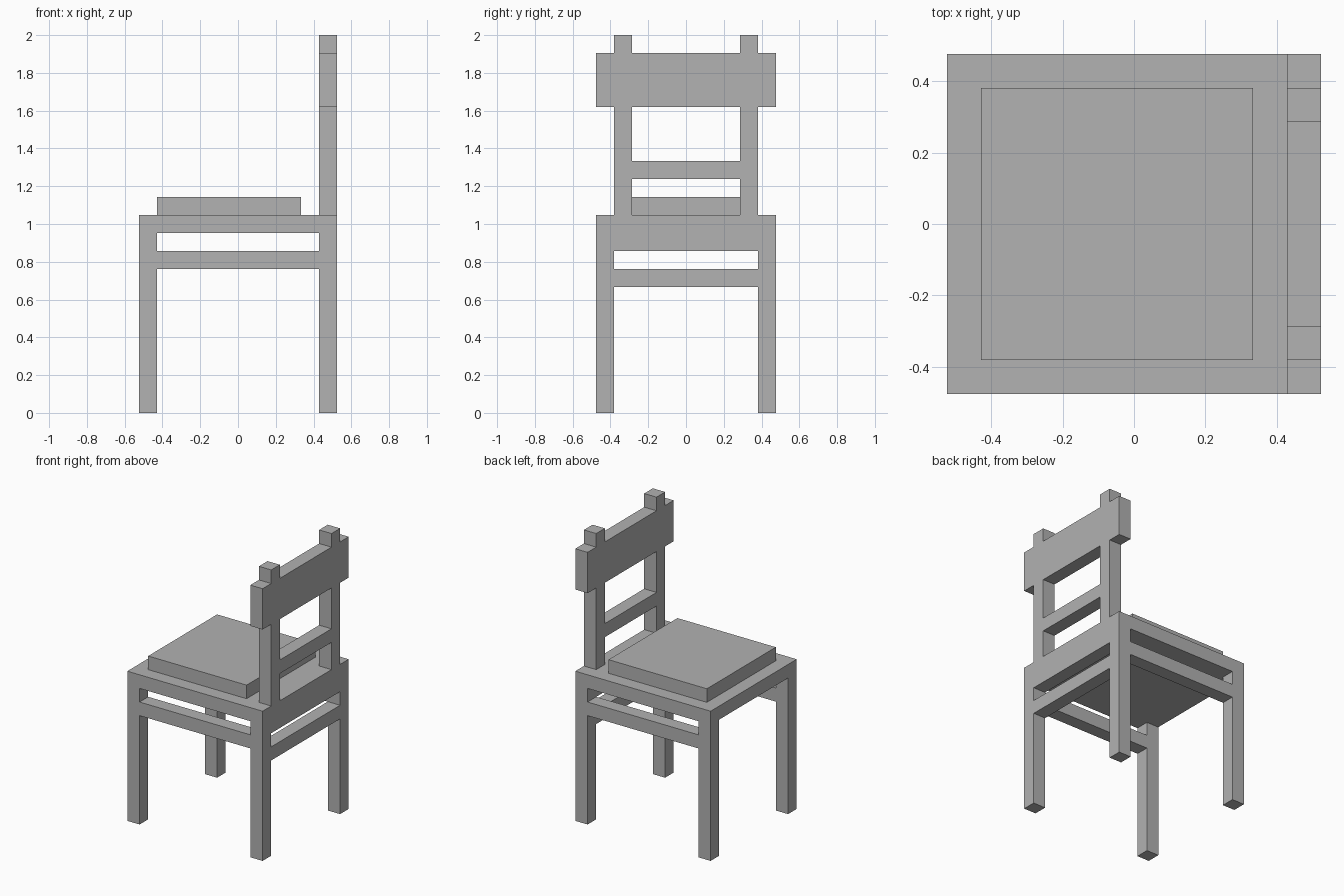
import bpy

cube = bpy.data.objects.get("Cube")
if cube:
    bpy.data.objects.remove(cube, do_unlink=True)

U = 2 / 21  # timber thickness; every part sits on this module

grey = bpy.data.materials.new("light grey")
grey.use_nodes = True
colour = (0.445, 0.445, 0.445, 1)
grey.diffuse_color = colour
grey.node_tree.nodes["Principled BSDF"].inputs["Base Color"].default_value = colour


def box(name, x, y, z):
    """Box from (min, max) spans given in modules."""
    spans = (x, y, z)
    bpy.ops.mesh.primitive_cube_add(size=1)
    obj = bpy.context.object
    obj.name = obj.data.name = name
    for v in obj.data.vertices:
        v.co = [U * (a if c < 0 else b) for c, (a, b) in zip(v.co, spans)]
    obj.data.materials.append(grey)
    return obj


def pair(name, x, y, z):
    """Box and its mirror across the y = 0 plane."""
    box(name + "_a", x, y, z)
    box(name + "_b", x, (-y[1], -y[0]), z)


REAR = (4.5, 5.5)
FRONT = (-5.5, -4.5)
BETWEEN = (-4.5, 4.5)
EDGE = (4, 5)

# Legs and lower frame
pair("front_leg", FRONT, EDGE, (0, 10))
pair("rear_leg", REAR, EDGE, (0, 10))
pair("side_rail", BETWEEN, EDGE, (8, 9))
box("rear_rail", REAR, (-4, 4), (7, 8))
box("rear_apron", REAR, (-4, 4), (9, 10))

# Seat and cushion
box("seat", (-5.5, 5.5), (-5, 5), (10, 11))
box("cushion", (-4.5, 3.5), (-4, 4), (11, 12))

# Backrest
pair("back_post", REAR, (3, 4), (11, 17))
box("back_slat", REAR, (-3, 3), (13, 14))
box("headrest", REAR, (-5, 5), (17, 20))
pair("post_cap", REAR, (3, 4), (20, 21))
